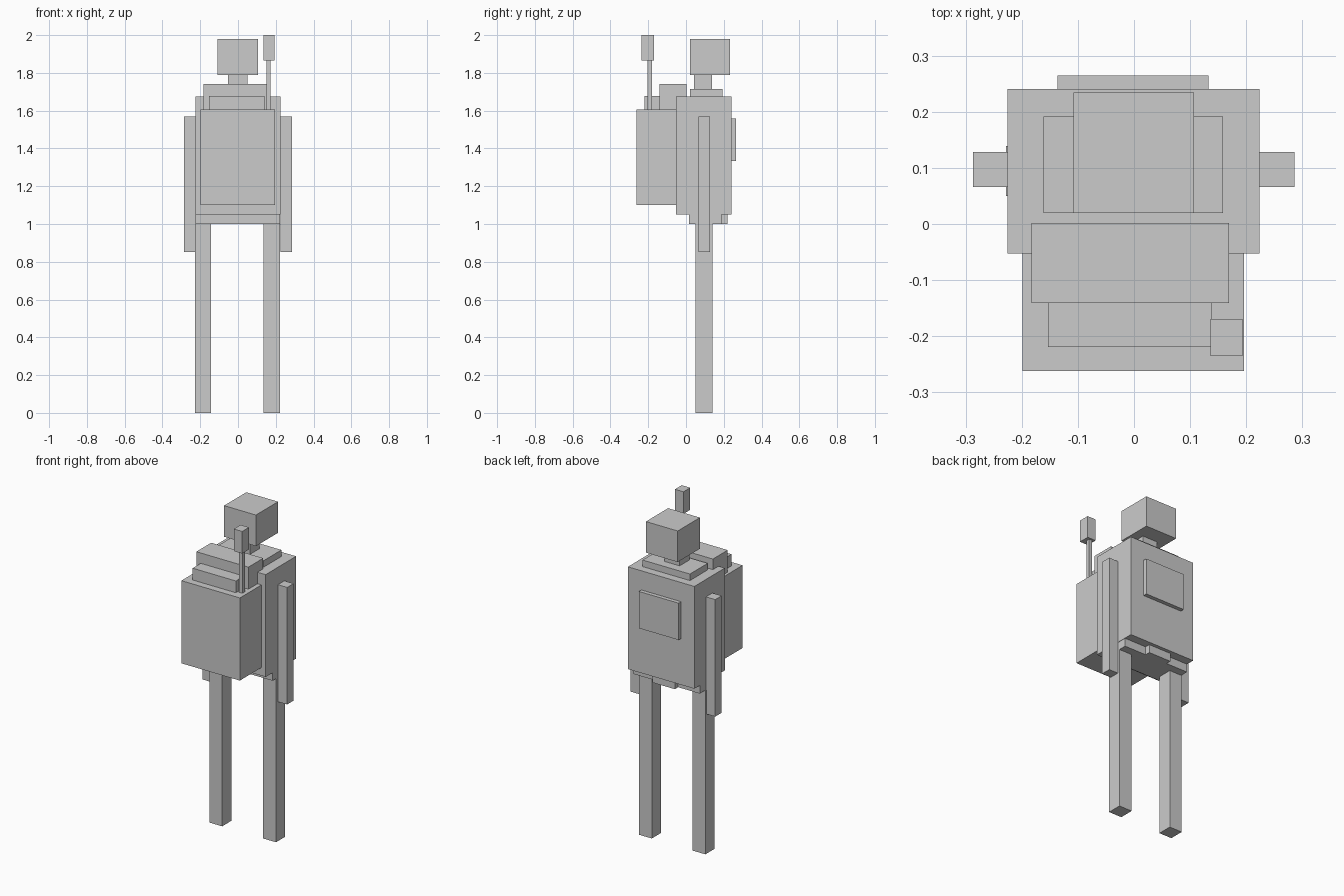
import bpy


def box(name, x, y, z):
    """Axis-aligned box from (min, max) ranges."""
    bpy.ops.mesh.primitive_cube_add(size=1, location=[(a + b) / 2 for a, b in (x, y, z)])
    ob = bpy.context.object
    ob.name = name
    ob.data.name = name
    for v in ob.data.vertices:
        for i, (a, b) in enumerate((x, y, z)):
            v.co[i] *= b - a
    return ob


# Head, neck and collar
box("head", (-0.108, 0.107), (0.02, 0.234), (1.79, 1.98))
box("neck", (-0.053, 0.05), (0.043, 0.137), (1.715, 1.79))
box("collar", (-0.161, 0.159), (0.02, 0.192), (1.675, 1.715))

# Torso with raised panel
box("torso", (-0.225, 0.224), (-0.053, 0.241), (1.05, 1.675))
box("chest_panel", (-0.136, 0.133), (0.241, 0.265), (1.333, 1.558))

# Hips with buckle
box("hips", (-0.225, 0.222), (0.016, 0.188), (1.0, 1.05))
box("buckle", (-0.078, 0.074), (0.188, 0.22), (1.0, 1.05))

# Arms and legs
for side, arm_x, leg_x in (("left", (-0.287, -0.225), (-0.228, -0.142)),
                           ("right", (0.224, 0.286), (0.134, 0.222))):
    box(side + "_arm", arm_x, (0.066, 0.128), (0.853, 1.568))
    box(side + "_leg", leg_x, (0.05, 0.139), (0.0, 1.0))

# Backpack with stacked rolls
box("backpack", (-0.199, 0.196), (-0.262, -0.053), (1.1, 1.605))
box("upper_roll", (-0.183, 0.169), (-0.141, 0.002), (1.605, 1.74))
box("lower_roll", (-0.153, 0.139), (-0.219, -0.141), (1.605, 1.677))

# Antenna
box("antenna_pole", (0.15, 0.173), (-0.204, -0.181), (1.605, 1.865))
box("antenna_tip", (0.136, 0.193), (-0.235, -0.169), (1.865, 2.0))
